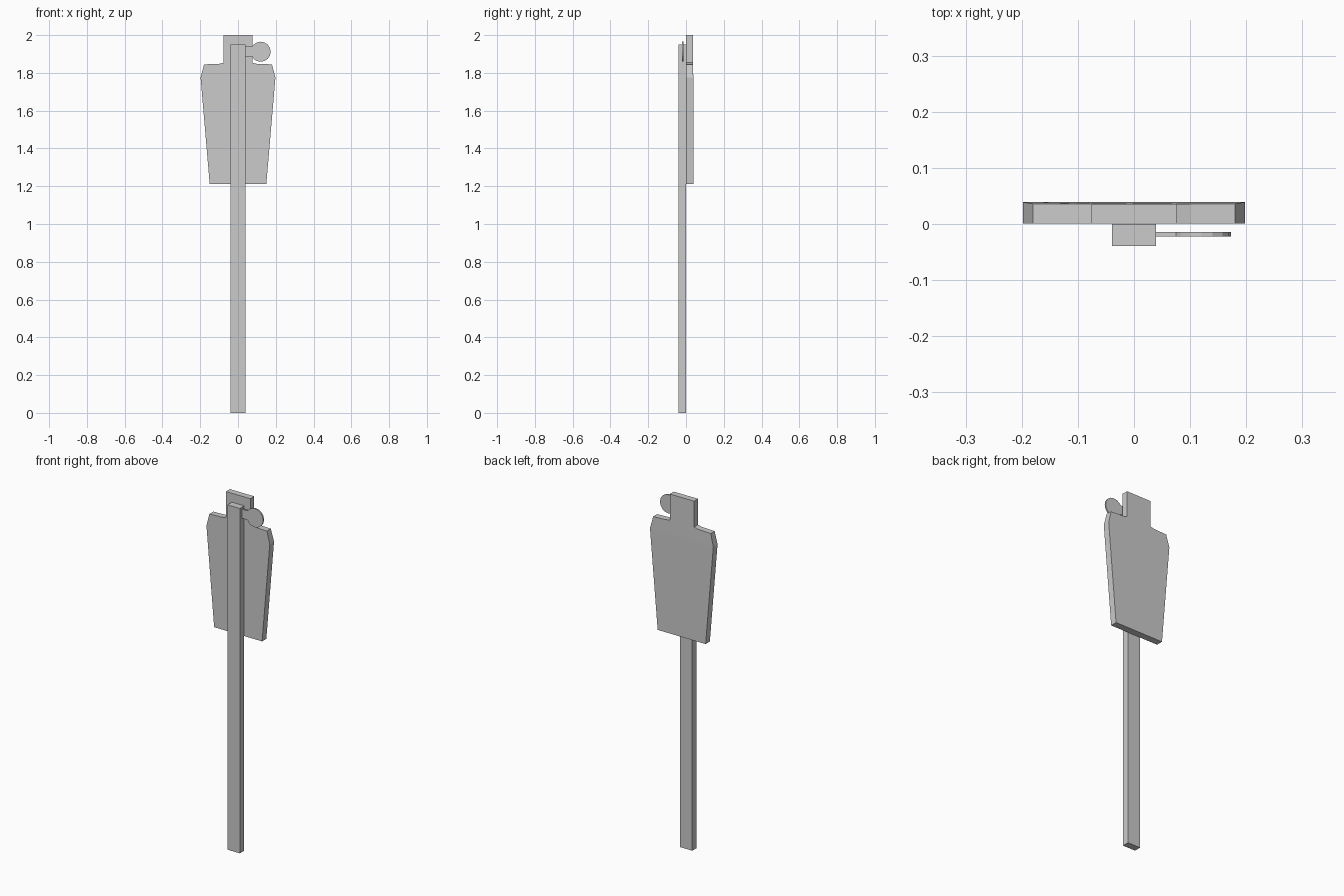
import bpy, bmesh, math

if "Cube" in bpy.data.objects:
    bpy.data.objects.remove(bpy.data.objects["Cube"])


def finish(name, bm):
    bmesh.ops.recalc_face_normals(bm, faces=bm.faces)
    mesh = bpy.data.meshes.new(name)
    bm.to_mesh(mesh)
    bm.free()
    obj = bpy.data.objects.new(name, mesh)
    bpy.context.collection.objects.link(obj)
    return obj


def plate(name, profile, y0, y1):
    """Extrude an (x, z) outline from y0 to y1."""
    bm = bmesh.new()
    front = bm.faces.new([bm.verts.new((x, y0, z)) for x, z in profile])
    ext = bmesh.ops.extrude_face_region(bm, geom=[front])
    for v in ext["geom"]:
        if isinstance(v, bmesh.types.BMVert):
            v.co.y = y1
    return finish(name, bm)


# Square post
plate("post", [(-0.039, 0), (0.039, 0), (0.039, 1.95), (-0.039, 1.95)], -0.039, 0.0)

# Silhouette board: right half of the outline, mirrored to the left
half = [(0.15, 1.213), (0.198, 1.775), (0.18, 1.845),
        (0.10, 1.848), (0.076, 1.854), (0.076, 2.0)]
outline = half + [(-x, z) for x, z in reversed(half)]
board = plate("target_board", outline, 0.001, 0.039)

# Back face bends at the shoulder line and is slightly thinner above it
bm = bmesh.new()
bm.from_mesh(board.data)
ring = {v for v in bm.verts if abs(v.co.z - 1.775) < 0.001}
for pair in ([v for v in ring if v.co.y < 0.02], [v for v in ring if v.co.y > 0.02]):
    bmesh.ops.connect_verts(bm, verts=pair)
for v in bm.verts:
    if v.co.z > 1.8 and v.co.y > 0.02:
        v.co.y = 0.036
bm.to_mesh(board.data)
bm.free()

# Small round paddle on a short neck beside the head
cx, cz, r = 0.12, 1.912, 0.053
sides = 16
arc = []
for i in range(13):
    a = math.radians(-135 + i * 360 / sides)
    arc.append((cx + r * math.cos(a), cz + r * math.sin(a)))
paddle = [(0.035, 1.888), (0.075, 1.888)] + arc + [(0.075, 1.94), (0.035, 1.94)]
plate("side_paddle", paddle, -0.022, -0.014)
